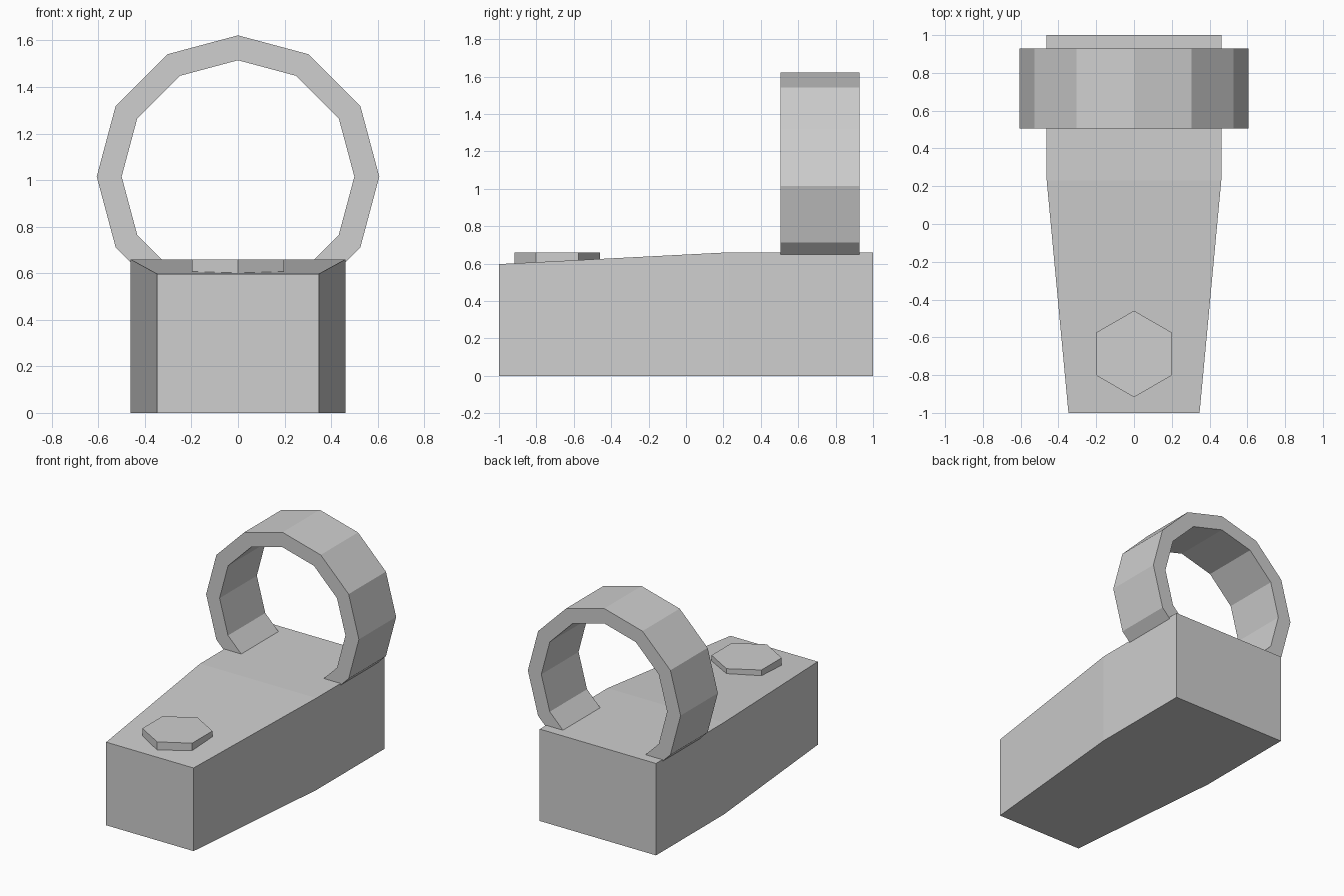
import bpy
import math
from mathutils import Matrix

cube = bpy.data.objects.get("Cube")
if cube:
    bpy.data.objects.remove(cube, do_unlink=True)

# Single flat grey
GREY = (0.62, 0.62, 0.62, 1)
grey = bpy.data.materials.new("light grey")
grey.use_nodes = True
grey.diffuse_color = GREY
grey.node_tree.nodes["Principled BSDF"].inputs["Base Color"].default_value = GREY


def add_part(name, verts, faces):
    mesh = bpy.data.meshes.new(name)
    mesh.from_pydata(verts, [], faces)
    mesh.materials.append(grey)
    obj = bpy.data.objects.new(name, mesh)
    bpy.context.collection.objects.link(obj)
    return obj


def polygon(sides, radius):
    return [(radius * math.sin(math.tau * i / sides),
             radius * math.cos(math.tau * i / sides)) for i in range(sides)]


def loft(name, sections, closed):
    """Skin equal-sized sections; cap the ends, or join last to first."""
    n, count = len(sections[0]), len(sections)
    verts = [p for s in sections for p in s]
    faces = []
    for j in range(count if closed else count - 1):
        a, b = j * n, (j + 1) % count * n
        for i in range(n):
            k = (i + 1) % n
            faces.append((a + i, a + k, b + k, b + i))
    if not closed:
        faces += [tuple(reversed(range(n))), tuple(range((count - 1) * n, count * n))]
    return add_part(name, verts, faces)


# Base block: straight at the back, tapering and sloping down to the front
stations = [(1.0, 0.462, 0.66), (0.23, 0.462, 0.66), (-1.0, 0.347, 0.597)]
loft("base", [[(-w, y, 0), (w, y, 0), (w, y, h), (-w, y, h)]
              for y, w, h in stations], False)

# Twelve-sided ring, its lower part sunk into the base
RING_Z, FRONT, BACK = 1.015, 0.505, 0.928
outer, inner = polygon(12, 0.607), polygon(12, 0.5)
loft("ring", [[(ox, FRONT, RING_Z + oz), (ox, BACK, RING_Z + oz),
               (ix, BACK, RING_Z + iz), (ix, FRONT, RING_Z + iz)]
              for (ox, oz), (ix, iz) in zip(outer, inner)], True)

# Hexagonal button on the sloping front
hexagon = list(reversed(polygon(6, 0.229)))
button = loft("button", [[(x, y, z) for x, y in hexagon] for z in (0.56, 0.66)], False)
button.data.transform(Matrix.Translation((0, -0.688, 0)))

# Consistent outward normals
import bmesh
for obj in [bpy.data.objects[n] for n in ("base", "ring", "button")]:
    bm = bmesh.new()
    bm.from_mesh(obj.data)
    bmesh.ops.recalc_face_normals(bm, faces=bm.faces)
    bm.to_mesh(obj.data)
    bm.free()
